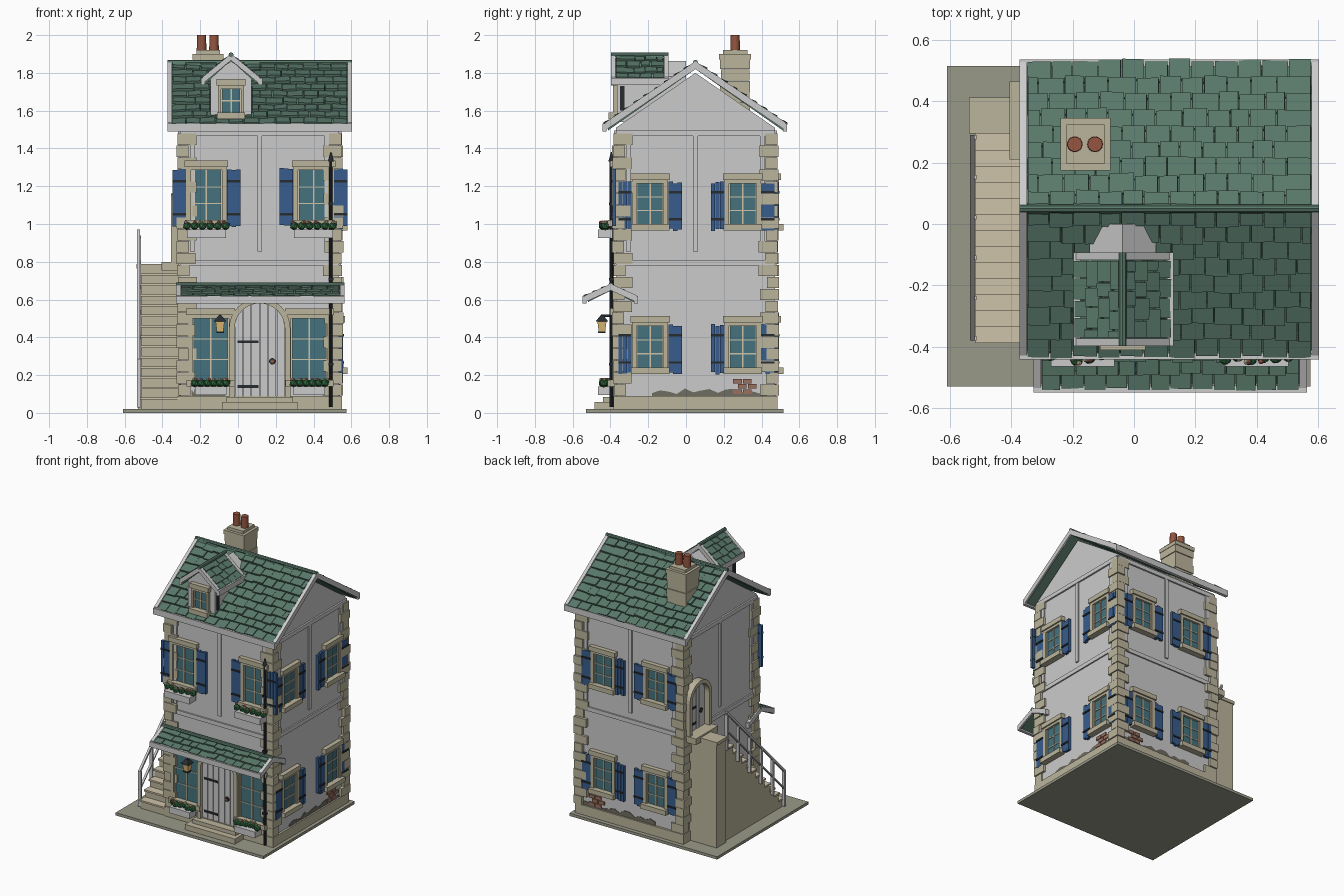
import bpy, bmesh, random
from math import pi, cos, sin, atan2, hypot
from mathutils import Matrix, Vector

if "Cube" in bpy.data.objects:
    bpy.data.objects.remove(bpy.data.objects["Cube"])

random.seed(4)
STONE, TILE, GLASS, BLUE = (.50, .46, .33), (.10, .19, .145), (.06, .17, .21), (.04, .11, .27)
IRON, BASE, TERRA, BRICK = (.02, .025, .03), (.32, .32, .25), (.30, .09, .05), (.33, .16, .11)
TREAD, MUD, LEAF = (.62, .55, .40), (.16, .15, .12), (.03, .14, .05)
parts, colors = {}, {}
I = Matrix()


def part(name, color=None):
    if name not in parts:
        parts[name] = bmesh.new()
        colors[name] = color
    return parts[name]


def box(name, color, x0, x1, y0, y1, z0, z1, M=I):
    S = Matrix.Diagonal((x1 - x0, y1 - y0, z1 - z0, 1))
    T = Matrix.Translation(((x0 + x1) / 2, (y0 + y1) / 2, (z0 + z1) / 2))
    bmesh.ops.create_cube(part(name, color), size=1, matrix=M @ T @ S)


def prism(name, color, pts, place, a, b, M=I):
    """Extrude a 2D outline; place(p, q, t) gives the 3D point at depth t."""
    bm = part(name, color)
    lo, hi = ([bm.verts.new(M @ Vector(place(p, q, t))) for p, q in pts] for t in (a, b))
    n = len(pts)
    fs = [bm.faces.new(lo[::-1]), bm.faces.new(hi)]
    fs += [bm.faces.new((lo[i], lo[(i + 1) % n], hi[(i + 1) % n], hi[i])) for i in range(n)]
    bmesh.ops.recalc_face_normals(bm, faces=fs)


def cone(name, color, r0, r1, z0, z1, x, y, seg=16, M=I):
    bmesh.ops.create_cone(part(name, color), cap_ends=True, segments=seg, radius1=r0, radius2=r1,
                          depth=z1 - z0, matrix=M @ Matrix.Translation((x, y, (z0 + z1) / 2)))


def along_x(p, q, t): return (t, p, q)
def along_y(p, q, t): return (p, t, q)


W = .42                                          # half width of the square house
HOUSE = Matrix.Translation((.115, .05, 0))
FRONT, RIGHT, BACK, LEFT = (HOUSE @ Matrix.Rotation(k * pi / 2, 4, 'Z') for k in range(4))


# Gable roof with ridge along local x: slab, barge boards, gutters, ridge roll and loose tiles
def gable_roof(name, M, hl, hw, ze, zr, rows, cols, t=.03, sides=(-1, 1)):
    def chevron(o, up, dn):
        k = hw + o
        return [(-k, ze + up), (0, zr + up), (k, ze + up), (k, ze - dn), (0, zr - dn), (-k, ze - dn)]
    prism(name + "_slab", TILE, chevron(-.015, -.012, t), along_x, -hl + .01, hl - .01, M)
    for s in (-1, 1):
        prism(name + "_barge_boards", None, chevron(0, .012, t), along_x, s * hl, s * (hl - .024), M)
        box(name + "_gutters", None, -hl, hl, s * hw - .014, s * hw + .008, ze - t - .006, ze + .008, M)
    R = M @ Matrix.Rotation(pi / 2, 4, 'Y')
    cone(name + "_ridge", TILE, .013, .013, -hl, hl, -zr - .006, 0, 8, R)
    length, pitch = hypot(hw, zr - ze), atan2(zr - ze, hw)
    row, w = length / rows, 2 * (hl - .026) / cols
    for s in sides:
        S = M @ Matrix.Rotation(0 if s < 0 else pi, 4, 'Z') @ Matrix.Translation((0, -hw, ze)) \
            @ Matrix.Rotation(pitch, 4, 'X')
        for r in range(rows):
            edges = [-hl + .025] + [-hl + .026 + w * (c + (.5 if r % 2 else 0) + random.uniform(-.12, .12))
                                    for c in range(1, cols)] + [hl - .025]
            for a, b in zip(edges, edges[1:]):
                d = random.uniform(-.006, .006)
                T = S @ Matrix.Translation(((a + b) / 2, r * row + d, random.uniform(0, .004))) \
                    @ Matrix.Rotation(-.2, 4, 'X') @ Matrix.Rotation(random.uniform(-.08, .08), 4, 'Y')
                box(name + "_tiles", TILE, (a - b) / 2 + .002, (b - a) / 2 - .002, 0, row * 1.12, -.006, .011, T)


# Planted box with leaf clumps and blossoms
def flower_box(M, u, hw, z0, z1):
    box("flower_boxes", None, u - hw, u + hw, -W - .095, -W - .02, z0, z1, M)
    for i in range(6):
        x = u + hw * (-1 + i / 2.5)
        c = Vector((x, -W - .06 + random.uniform(-.015, .015), z1 + .018))
        bmesh.ops.create_icosphere(part("leaves", LEAF), subdivisions=1, radius=.024, matrix=M @ Matrix.Translation(c))
        for j in range(2):
            d = Vector((random.uniform(-.015, .015), random.uniform(-.02, .01), .019))
            nm, col = random.choice((("pink_blossoms", (.6, .17, .16)), ("cream_blossoms", (.75, .65, .4))))
            bmesh.ops.create_icosphere(part(nm, col), subdivisions=1, radius=.009, matrix=M @ Matrix.Translation(c + d))


# Window in wall coordinates: u across, z up, outward is -y
def window(M, u, hw, z0, z1, shutters=True, rows=3, n=W, f=.024):
    box("window_glass", GLASS, u - hw, u + hw, -n - .006, -n + .01, z0, z1, M)
    for s in (-1, 1):
        e = sorted((u + s * hw, u + s * (hw + f)))
        box("window_frames", STONE, *e, -n - .022, -n + .01, z0, z1, M)
        e = sorted((u + s * hw, u + s * (hw - .008)))
        box("window_bars", TREAD, *e, -n - .014, -n, z0, z1, M)
    box("window_lintels", STONE, u - hw - f - .008, u + hw + f + .008, -n - .032, -n + .01, z1 + .018, z1 + .052, M)
    box("window_frames", STONE, u - hw - f, u + hw + f, -n - .022, -n + .01, z1, z1 + .02, M)
    box("window_sills", STONE, u - hw - f - .006, u + hw + f + .006, -n - .045, -n + .01, z0 - .034, z0, M)
    box("window_bars", TREAD, u - .004, u + .004, -n - .012, -n, z0, z1, M)
    for i in range(1, rows):
        z = z0 + (z1 - z0) * i / rows
        box("window_bars", TREAD, u - hw, u + hw, -n - .011, -n, z - .003, z + .003, M)
    if shutters:
        for s in (-1, 1):
            c = u + s * (hw + f + .037)
            for k in (-1, 0, 1):
                j = random.uniform(-.007, .007)
                box("shutters", BLUE, c + k * .024 - .0115, c + k * .024 + .0115, -n - .02, -n, z0 - .03 + j, z1 + .005 + j, M)
            for q in (.12, .78):
                z = z0 + (z1 - z0) * q
                box("shutter_straps", IRON, c - .035, c + .035, -n - .026, -n, z - .006, z + .006, M)


# Arched plank door
def door(M, u, r, ro, z0, zs, proud):
    arc = [(cos(pi * i / 16), sin(pi * i / 16)) for i in range(17)]
    outer = [(u + ro, z0)] + [(u + ro * c, zs + ro * s) for c, s in arc] + [(u - ro, z0)]
    inner = [(u - r, z0)] + [(u - r * c, zs + r * s) for c, s in arc] + [(u + r, z0)]
    prism("door_arches", STONE, outer + inner, along_y, -W - proud, -W + .01, M)
    n = 6
    for i in range(n):
        a, b = -r + 2 * r * i / n + .002, -r + 2 * r * (i + 1) / n - .002
        top = [(b + (a - b) * k / 4) for k in range(5)]
        prism("door_planks", None, [(u + a, z0), (u + b, z0)] +
              [(u + x, zs + max(r * r - x * x, 0) ** .5) for x in top], along_y, -W - .012, -W + .01, M)
    for z in (z0 + .055, zs - .07):
        box("door_hinges", IRON, u - r + .015, u + r * -.05, -W - .018, -W, z - .007, z + .007, M)
    T = M @ Matrix.Translation((u + r * .5, -W, z0 + (zs - z0) * .52)) @ Matrix.Rotation(pi / 2, 4, 'X')
    cone("door_handles", IRON, .017, .017, 0, .02, 0, 0, 16, T)
    cone("door_handle_centres", TERRA, .009, .009, 0, .024, 0, 0, 12, T)


# Ground slab, plinth and walls
box("base_slab", BASE, -.61, .575, -.53, .515, 0, .02)
box("plinth", STONE, -W - .015, W + .015, -W - .015, W + .015, .02, .09, HOUSE)
prism("walls", None, [(-W, .02), (W, .02), (W, 1.51), (0, 1.80), (-W, 1.51)], along_x, -W, W, HOUSE)
gable_roof("main_roof", HOUSE, .488, .478, 1.525, 1.85, 9, 12)

# Trim boards and corner stones on every side
for M in (FRONT, RIGHT, BACK, LEFT):
    box("wall_band", None, -W, W, -W - .01, -W + .01, .78, .81, M)
    box("wall_band", None, -W, W, -W - .012, -W + .01, 1.465, 1.495, M)
    for u in ((0, .355) if M == LEFT else (-.355, 0, .355)):
        box("wall_posts", None, u - .013, u + .013, -W - .01, -W + .01, .855, 1.47, M)
    n = 22
    for i in range(n):
        z = .09 + i * 1.39 / n
        a, b = (.10, .065) if i % 2 else (.065, .10)
        e = W + random.uniform(.012, .024)
        box("corner_stones", STONE, -e, -e + a, -e, -e + b, z + .002, z + 1.39 / n - .002, M)

# Worn plaster and exposed bricks
for M, a, b, bx in ((RIGHT, -.23, .38, .20), (BACK, -.38, .2, -.33), (FRONT, -.36, -.18, -.345), (LEFT, -.3, .36, .1)):
    edge = [(b + (a - b) * i / 14, .10 + random.uniform(0, .032)) for i in range(15)]
    prism("worn_plaster", MUD, [(a, .09), (b, .09)] + edge, along_y, -W - .004, -W + .01, M)
    for i in range(3 if M != FRONT else 1):
        for j in range(2):
            x = bx + j * .052 + (.025 if i % 2 else 0)
            box("bricks", BRICK, x, x + .046, -W - .008, -W + .01, .1 + i * .028, .124 + i * .028, M)

# Windows
for u in (-.282, .285):
    window(FRONT, u, .083, 1.02, 1.285)
    flower_box(FRONT, u, .103, .925, .972)
for u in (-.26, .263):
    window(FRONT, u, .097, .175, .50, shutters=False)
    flower_box(FRONT, u, .083, .095, .14)
for M, us in ((RIGHT, (-.24, .25)), (BACK, (-.21, .21))):
    for u in us:
        window(M, u, .072, 1.0, 1.215)
        window(M, u, .072, .24, .46)

# Front door, steps and canopy
door(FRONT, 0, .133, .162, .085, .447, .035)
box("front_steps", STONE, -.06, .29, -.44, -.37, .02, .085)
box("front_steps", STONE, -.085, .315, -.485, -.37, .02, .058)
gable_roof("canopy", Matrix.Translation((.118, -.398, 0)), .445, .137, .61, .672, 3, 12, .024, (-1,))

# Dormer
D = Matrix.Translation((-.037, -.245, 0)) @ Matrix.Rotation(pi / 2, 4, 'Z')
gable_roof("dormer_roof", D, .152, .152, 1.765, 1.89, 4, 4, .024)
prism("dormer_walls", None, [(-.145, 1.54), (.072, 1.54), (.072, 1.78), (-.037, 1.862), (-.145, 1.78)], along_y, -.365, 0)
window(Matrix.Translation((-.037, 0, 0)), 0, .052, 1.59, 1.715, False, 2, .365, .016)
for x in (-.148, .075):
    box("dormer_side_lights", IRON, x - .003, x + .003, -.35, -.325, 1.6, 1.73)

# Chimney of stone courses with two pots
for i in range(6):
    h = .075 + (i % 2) * .004
    box("chimney", STONE, -.158 - h, -.158 + h, .26 - h, .26 + h, 1.52 + i * .06, 1.578 + i * .06)
box("chimney_cap", STONE, -.24, -.076, .175, .345, 1.872, 1.9)
box("chimney_cap", STONE, -.22, -.096, .195, .325, 1.9, 1.92)
for x in (-.193, -.127):
    cone("chimney_pots", TERRA, .026, .024, 1.9, 2.0, x, .26)

# Outside stairs, landing and upper door
n, y0, y1, z1 = 13, -.38, .3, .785
steps = [(y1, .02), (y0, .02)]
for i in range(n):
    ya, yb, z = y0 + (y1 - y0) * i / n, y0 + (y1 - y0) * (i + 1) / n, .02 + (z1 - .02) * (i + 1) / (n + 1)
    steps += [(ya, z), (yb, z)]
    box("stair_treads", TREAD, -.518, -.31, ya - .008, yb, z - .004, z + .008)
prism("stairs", STONE, steps, along_x, -.512, -.31)
box("landing", STONE, -.53, -.31, .3, .405, .02, .765)
box("landing_top", STONE, -.537, -.305, .295, .412, .765, .788)
box("door_step", STONE, -.405, -.3, .21, .465, .755, .8)
door(LEFT, -.285, .098, .126, .795, 1.035, .05)

# Stair railing
for h0, h1 in ((.265, .285), (.14, .152)):
    prism("stair_rails", None, [(y0, h0), (y1 - .01, h0 + .685), (y1 - .01, h1 + .685), (y0, h1)], along_x, -.535, -.519)
for i in range(6):
    y = y0 + .008 + i * .131
    z = .02 + (y - y0) * 1.0
    box("stair_posts", None, -.535, -.513, y - .007, y + .007, z, z + .255)

# Drainpipe and lantern
cone("drainpipe", IRON, .01, .01, .03, 1.34, .492, -.395, 10)
cone("drainpipe", IRON, .016, .003, 1.33, 1.38, .492, -.395, 10)
for z in (.25, .7, 1.1):
    box("drainpipe", IRON, .478, .506, -.408, -.37, z, z + .014)
cone("lantern_light", (.75, .5, .18), .024, .034, .43, .485, -.095, -.445, 4, Matrix.Translation((-.095, -.445, 0)) @ Matrix.Rotation(pi / 4, 4, 'Z') @ Matrix.Translation((.095, .445, 0)))
cone("lantern_cover", IRON, .046, .012, .485, .515, -.095, -.445, 4, Matrix.Translation((-.095, -.445, 0)) @ Matrix.Rotation(pi / 4, 4, 'Z') @ Matrix.Translation((.095, .445, 0)))
box("lantern_cover", IRON, -.115, -.075, -.465, -.425, .422, .432)
box("lantern_arm", IRON, -.1, -.09, -.45, -.37, .508, .52)

# Turn every collected part into an object
for name, bm in parts.items():
    me = bpy.data.meshes.new(name)
    bm.to_mesh(me)
    bm.free()
    ob = bpy.data.objects.new(name, me)
    bpy.context.collection.objects.link(ob)
    if colors[name]:
        mat = bpy.data.materials.new(name)
        mat.diffuse_color = (*colors[name], 1)
        mat.use_nodes = True
        mat.node_tree.nodes["Principled BSDF"].inputs["Base Color"].default_value = mat.diffuse_color
        me.materials.append(mat)
    if name in ("chimney_pots", "drainpipe", "main_roof_ridge"):
        bpy.context.view_layer.objects.active = ob
        ob.select_set(True)
        bpy.ops.object.shade_smooth_by_angle()
        ob.select_set(False)
